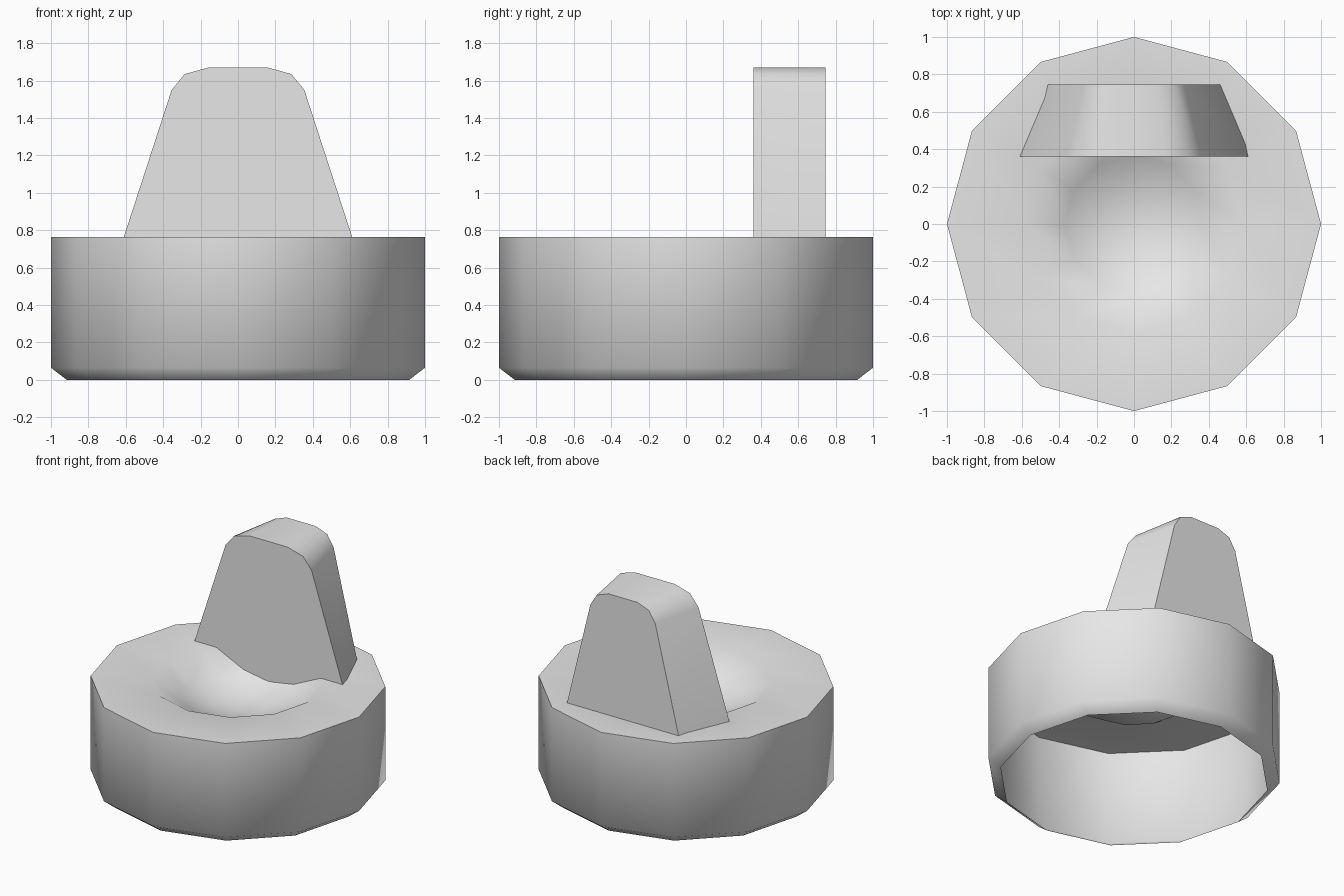
import bpy
import bmesh
import math

cube = bpy.data.objects.get("Cube")
if cube:
    bpy.data.objects.remove(cube, do_unlink=True)

SIDES = 12
TOP = 0.765

grey = bpy.data.materials.new("light_grey")
grey.use_nodes = True
grey.diffuse_color = (0.8, 0.8, 0.8, 1)
grey.node_tree.nodes["Principled BSDF"].inputs["Base Color"].default_value = grey.diffuse_color


def finish(name, bm, angle):
    """Turn a bmesh into a shaded object, sharp above the given angle."""
    mesh = bpy.data.meshes.new(name)
    bm.to_mesh(mesh)
    bm.free()
    mesh.materials.append(grey)
    obj = bpy.data.objects.new(name, mesh)
    bpy.context.collection.objects.link(obj)
    bpy.ops.object.select_all(action="DESELECT")
    obj.select_set(True)
    bpy.context.view_layer.objects.active = obj
    bpy.ops.object.shade_smooth_by_angle(angle=math.radians(angle))
    return obj


def lathe(profile):
    """Open surface of revolution; a zero radius closes to a point."""
    bm = bmesh.new()
    rings = []
    for r, z in profile:
        if r == 0:
            rings.append([bm.verts.new((0, 0, z))] * SIDES)
        else:
            rings.append([bm.verts.new((r * math.cos(math.tau * i / SIDES),
                                        r * math.sin(math.tau * i / SIDES), z))
                          for i in range(SIDES)])
    for a, b in zip(rings, rings[1:]):
        for i in range(SIDES):
            j = (i + 1) % SIDES
            bm.faces.new(list(dict.fromkeys((a[i], a[j], b[j], b[i]))))
    return bm


# Thin outer wall, tapered in at the open bottom
finish("base_wall", lathe([(0.915, 0), (1, 0.065), (1, TOP)]), 60)

# Flat rim around a shallow bowl
seat = finish("seat_top", lathe([(1, TOP), (0.58, TOP), (0.37, 0.63),
                                 (0.19, 0.57), (0, 0.55)]), 60)
soften = seat.modifiers.new("soft_rim", "WEIGHTED_NORMAL")
soften.keep_sharp = True

# Backrest: rounded trapezoid, narrower at the back, sunk into the seat
half = [(0.667, 0.59), (0.355, 1.55), (0.285, 1.635), (0.16, 1.67)]
outline = half + [(-x, z) for x, z in reversed(half)]
bm = bmesh.new()
front, back = [[bm.verts.new((x * s, y, z)) for x, z in outline]
               for y, s in ((0.36, 1), (0.745, 0.755))]
bm.faces.new(front)
bm.faces.new(back)
for i in range(len(outline)):
    j = (i + 1) % len(outline)
    bm.faces.new((front[i], front[j], back[j], back[i]))
bmesh.ops.recalc_face_normals(bm, faces=bm.faces)
finish("backrest", bm, 50)
